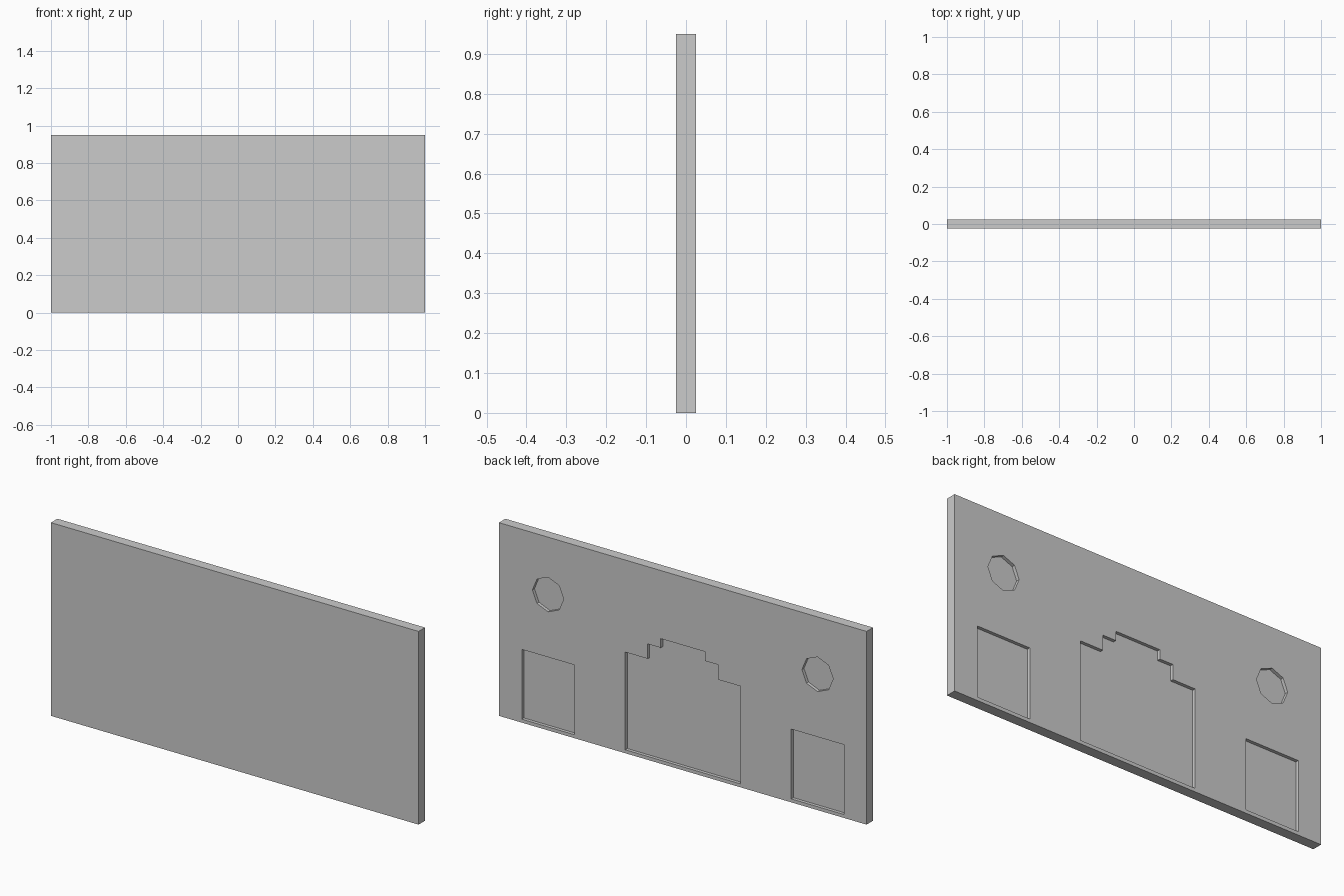
import bpy, bmesh, math

if "Cube" in bpy.data.objects:
    bpy.data.objects.remove(bpy.data.objects["Cube"])

HALF_T, HEIGHT, DEPTH = 0.025, 0.95, 0.016


def prism(bm, profile, y0, y1):
    """Extrude an (x, z) outline from y0 to y1."""
    face = bm.faces.new([bm.verts.new((x, y0, z)) for x, z in profile])
    ext = bmesh.ops.extrude_face_region(bm, geom=[face])
    verts = [g for g in ext["geom"] if isinstance(g, bmesh.types.BMVert)]
    bmesh.ops.translate(bm, verts=verts, vec=(0, y1 - y0, 0))


def make_object(name, profiles, y0, y1):
    bm = bmesh.new()
    for p in profiles:
        prism(bm, p, y0, y1)
    bmesh.ops.recalc_face_normals(bm, faces=bm.faces)
    mesh = bpy.data.meshes.new(name)
    bm.to_mesh(mesh)
    bm.free()
    obj = bpy.data.objects.new(name, mesh)
    bpy.context.collection.objects.link(obj)
    return obj


def rect(x0, x1, z0, z1):
    return [(x0, z0), (x1, z0), (x1, z1), (x0, z1)]


def octagon(cx, cz, r):
    return [(cx + r * math.cos(i * math.pi / 4), cz + r * math.sin(i * math.pi / 4))
            for i in range(8)]


# Flat wall panel
panel = make_object("wall_panel", [rect(-1, 1, 0, HEIGHT)], -HALF_T, HALF_T)

# Stepped central doorway, mirrored about x = 0
half = [(0.313, 0.017), (0.313, 0.497), (0.191, 0.497),
        (0.191, 0.57), (0.12, 0.57), (0.12, 0.615)]
recesses = [half + [(-x, z) for x, z in reversed(half)]]

# Side doorways and octagonal windows
for s in (-1, 1):
    cx = s * 0.733
    recesses.append(rect(cx - 0.143, cx + 0.143, 0.017, 0.36))
    recesses.append(octagon(cx, 0.668, 0.085))

# Carve the shallow recesses into the back face
cutter = make_object("recess_cutter", recesses, HALF_T - DEPTH, HALF_T + 0.05)
cutter.hide_render = True
mod = panel.modifiers.new("recesses", "BOOLEAN")
mod.operation = "DIFFERENCE"
mod.solver = "EXACT"
mod.object = cutter
bpy.context.view_layer.objects.active = panel
bpy.ops.object.modifier_apply(modifier=mod.name)
bpy.data.objects.remove(cutter)
